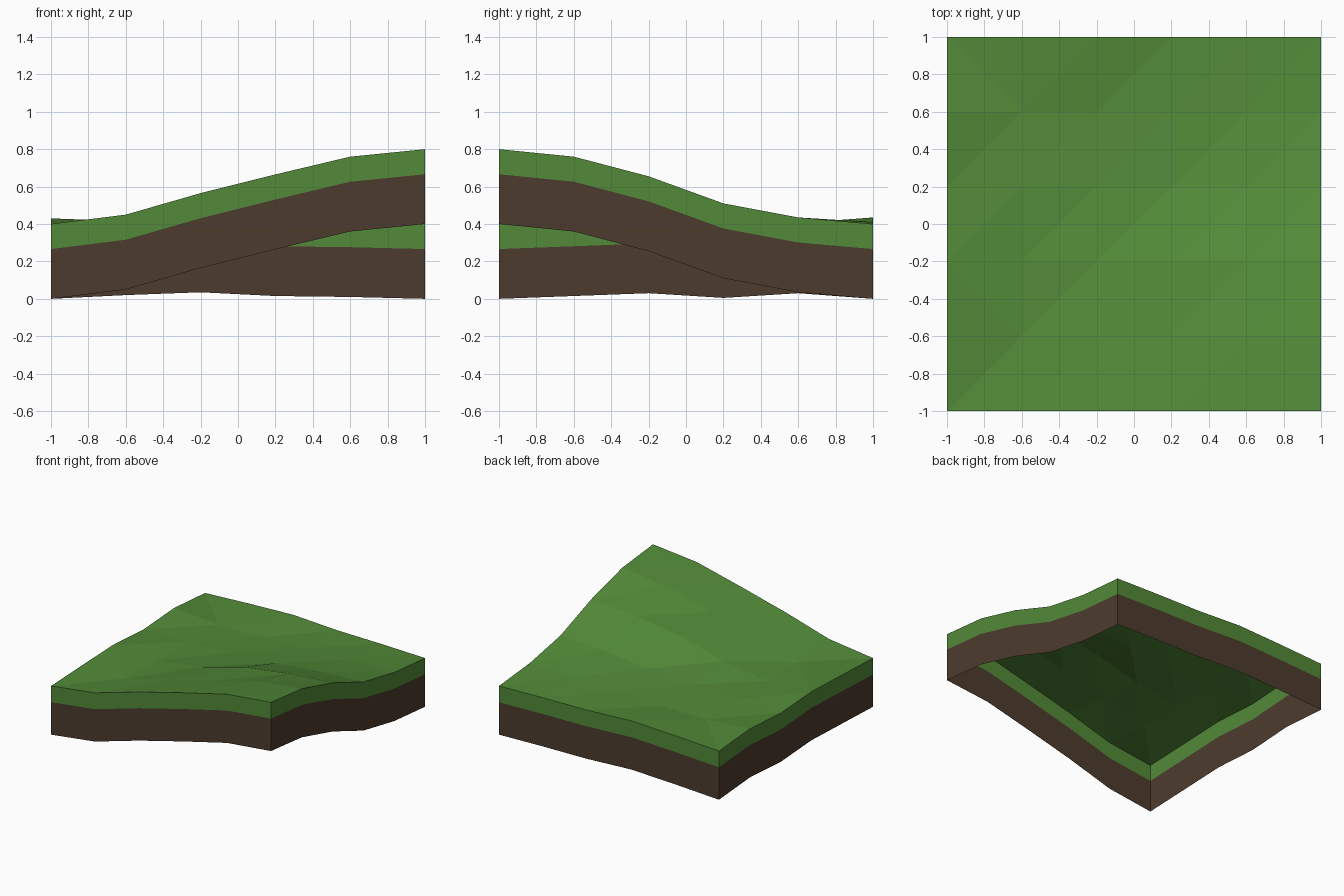
import bpy, bmesh

if "Cube" in bpy.data.objects:
    bpy.data.objects.remove(bpy.data.objects["Cube"])

N = 6
COORD = [-1 + 0.4 * i for i in range(N)]
# Ground heights: rows run front to back, columns left to right
HEIGHT = [
    [.40, .45, .565, .665, .76, .80],
    [.415, .415, .515, .61, .714, .76],
    [.43, .412, .465, .57, .624, .655],
    [.405, .41, .425, .45, .49, .51],
    [.43, .40, .405, .42, .435, .435],
    [.40, .42, .435, .415, .41, .40],
]
GRASS_DEPTH, TOTAL_DEPTH = 0.134, 0.40


def material(name, rgb):
    mat = bpy.data.materials.new(name)
    lin = [((c / 255 + 0.055) / 1.055) ** 2.4 for c in rgb]
    mat.diffuse_color = (*lin, 1)
    mat.use_nodes = True
    mat.node_tree.nodes["Principled BSDF"].inputs["Base Color"].default_value = mat.diffuse_color
    return mat


def finish(bm, name, mat):
    mesh = bpy.data.meshes.new(name)
    bm.to_mesh(mesh)
    bm.free()
    mesh.materials.append(mat)
    obj = bpy.data.objects.new(name, mesh)
    bpy.context.collection.objects.link(obj)


def point(i, j, drop=0.0):
    return (COORD[i], COORD[j], HEIGHT[j][i] - drop)


def skirt(name, mat, top, bottom):
    """Vertical band that follows the outline of the ground."""
    m = N - 1
    ring = ([(i, 0) for i in range(m)] + [(m, j) for j in range(m)]
            + [(m - i, m) for i in range(m)] + [(0, m - j) for j in range(m)])
    bm = bmesh.new()
    hi = [bm.verts.new(point(i, j, top)) for i, j in ring]
    lo = [bm.verts.new(point(i, j, bottom)) for i, j in ring]
    for k in range(len(ring)):
        n = (k + 1) % len(ring)
        bm.faces.new((lo[k], lo[n], hi[n], hi[k]))
    finish(bm, name, mat)


grass = material("grass green", (82, 138, 56))
soil = material("soil brown", (77, 59, 46))

# Faceted ground surface; two cells on the left are split the other way
bm = bmesh.new()
v = [[bm.verts.new(point(i, j)) for i in range(N)] for j in range(N)]
for j in range(N - 1):
    for i in range(N - 1):
        a, b, c, d = v[j][i], v[j][i + 1], v[j + 1][i + 1], v[j + 1][i]
        if i == 0 and j in (1, 4):
            tris = ((a, b, d), (b, c, d))
        else:
            tris = ((a, b, c), (a, c, d))
        for t in tris:
            bm.faces.new(t)
finish(bm, "grass_surface", grass)

# Open-bottomed side walls
skirt("grass_edge", grass, 0.0, GRASS_DEPTH)
skirt("soil_edge", soil, GRASS_DEPTH, TOTAL_DEPTH)
